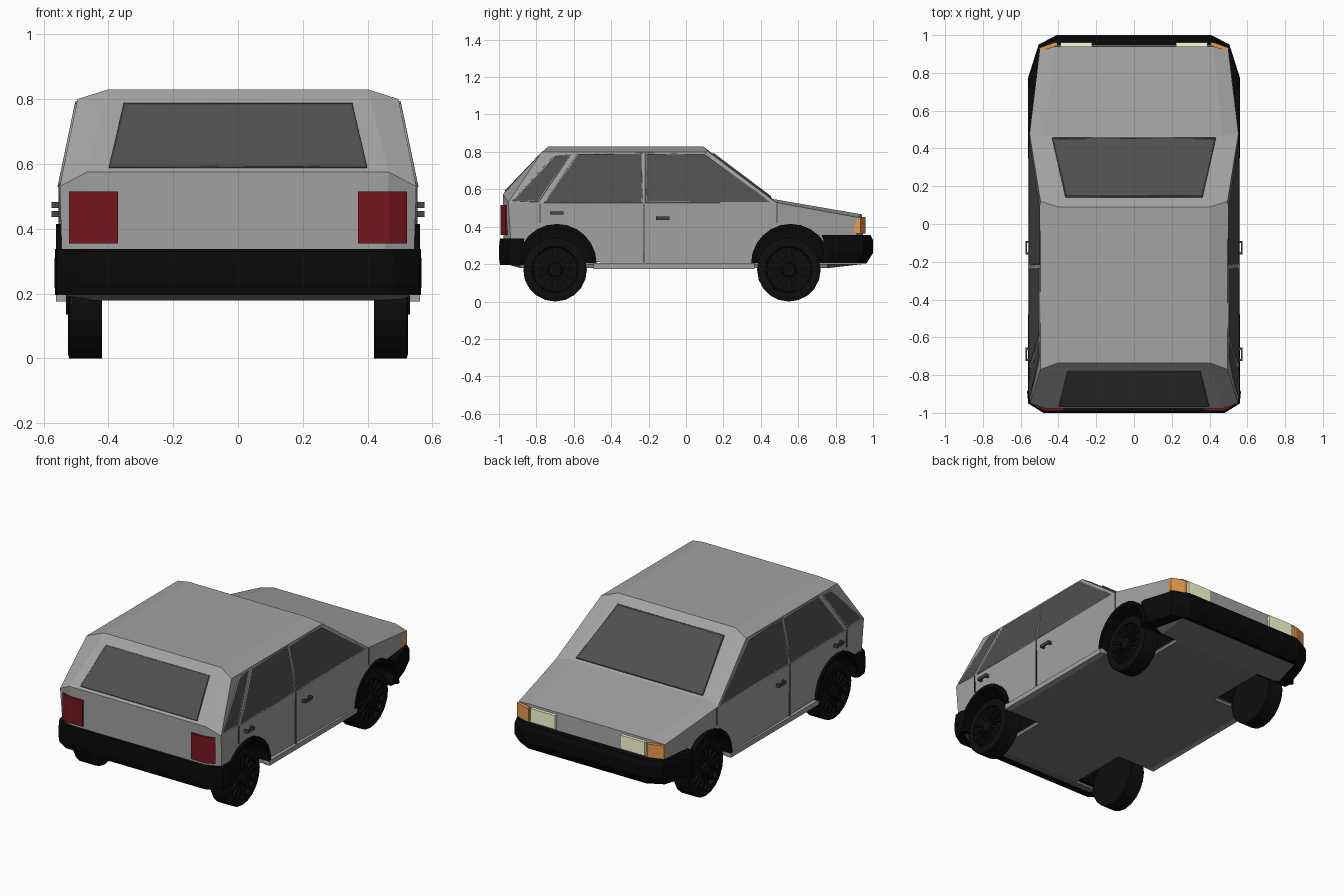
import bpy, bmesh
from math import sin, cos, pi
from mathutils import Vector

if "Cube" in bpy.data.objects:
    bpy.data.objects.remove(bpy.data.objects["Cube"])


def mat(name, r, g, b):
    m = bpy.data.materials.new(name)
    m.diffuse_color = (r, g, b, 1)
    m.use_nodes = True
    m.node_tree.nodes["Principled BSDF"].inputs["Base Color"].default_value = m.diffuse_color
    return m


PAINT = mat("grey_paint", .36, .36, .36)
BLACK = mat("black_plastic", .0025, .0025, .0025)
TYRE = mat("rubber", .004, .004, .004)
GLASS = mat("glass", .078, .078, .078)
UNDER = mat("underside", .19, .19, .19)
TRIM = mat("dark_trim", .06, .06, .06)
RED = mat("red_lens", .18, .008, .013)
AMBER = mat("amber_lens", .8, .33, .07)
LAMP = mat("lamp_lens", 1, 1, .7)


def build(name, verts, faces, m=None, mirror=False):
    bm = bmesh.new()
    vs = [bm.verts.new(v) for v in verts]
    for f in faces:
        bm.faces.new([vs[i] for i in f])
    bmesh.ops.remove_doubles(bm, verts=bm.verts, dist=1e-5)
    bmesh.ops.recalc_face_normals(bm, faces=bm.faces)
    me = bpy.data.meshes.new(name)
    bm.to_mesh(me)
    bm.free()
    ob = bpy.data.objects.new(name, me)
    bpy.context.collection.objects.link(ob)
    if m:
        me.materials.append(m)
    if mirror:
        ob.modifiers.new("mirror", 'MIRROR').use_mirror_merge = False
    return ob


def loft(name, rings, m=None, mirror=False):
    n, k = len(rings[0]), len(rings)
    faces = [(r*n+i, r*n+(i+1) % n, (r+1)*n+(i+1) % n, (r+1)*n+i)
             for r in range(k-1) for i in range(n)]
    faces += [tuple(range(n)), tuple(range((k-1)*n, k*n))]
    return build(name, [p for r in rings for p in r], faces, m, mirror)


def prism(name, plan, z0, z1, m=None, mirror=False):
    return loft(name, [[(x, y, z) for x, y in plan] for z in (z0, z1)], m, mirror)


def box(name, x0, x1, y0, y1, z0, z1, m=None, mirror=False):
    return prism(name, [(x0, y0), (x1, y0), (x1, y1), (x0, y1)], z0, z1, m, mirror)


def lathe_geo(profile, cy, cz, seg, full=True):
    """Revolve (x, r) profile about an x-parallel axis."""
    k, n = len(profile), seg if full else seg + 1
    verts = [(x, cy + r*cos(a), cz + r*sin(a)) for i in range(n)
             for a in [i * (2*pi if full else pi) / seg] for x, r in profile]
    faces = [(i*k+j, i*k+j+1, ((i+1) % n)*k+j+1, ((i+1) % n)*k+j)
             for i in range(seg) for j in range(k-1)]
    return verts, faces


# --- body shell: top-panel edge D and side-panel edge C from tail to nose
D = [(.45, -.975, .215), (.465, -.978, .575), (.40, -.735, .83), (.40, .09, .83),
     (.47, .465, .548), (.42, .94, .466), (.42, .955, .215)]
C = [(.54, -.93, .215), (.55, -.95, .53), (.495, -.77, .80), (.495, .12, .80),
     (.553, .48, .53), (.50, .918, .45), (.485, .90, .215)]
E = (.553, .48, .2)
half = D + C + [E]
verts = half + [(-x, y, z) for x, y, z in half]
faces = []
for i in range(6):
    faces.append((i, i+1, i+16, i+15))
    for o in (0, 15):
        faces.append((o+i, o+i+1, o+i+8, o+i+7))
for o in (0, 15):
    faces += [(o+8, o+9, o+10, o+11), (o+7, o+8, o+11, o+14), (o+14, o+11, o+12, o+13),
              (o+7, o+14, o+13)]
faces += [(0, 7, 22, 15), (7, 13, 28, 22), (13, 6, 21, 28)]
body = build("body_shell", verts, faces, PAINT)

# --- underside plate with tapered ends
floor = loft("floor_plate", [
    [(-.45, -.96, .2), (.45, -.96, .2), (.53, -.9, .2), (.54, .48, .2),
     (.42, .945, .2), (-.42, .945, .2), (-.54, .48, .2), (-.53, -.9, .2)],
    [(-.45, -.88, .178), (.45, -.88, .178), (.53, -.86, .178), (.54, .48, .178),
     (.42, .75, .178), (-.42, .75, .178), (-.54, .48, .178), (-.53, -.86, .178)]], UNDER)

# --- wheel wells cut from body and floor
AXLES = (("rear", -.69, -.70), ("front", .56, .55))
for end, ay, wy in AXLES:
    for s in (-1, 1):
        v, _ = lathe_geo([(.3*s, .197), (.7*s, .197)], ay, .2, 24)
        cutter = loft("well_cutter", [v[0::2], v[1::2]])
        cutter.hide_render = True
        for ob in (body, floor):
            b = ob.modifiers.new("well", 'BOOLEAN')
            b.operation, b.solver, b.object = 'DIFFERENCE', 'EXACT', cutter
            bpy.context.view_layer.objects.active = ob
            bpy.ops.object.modifier_apply(modifier=b.name)
        bpy.data.objects.remove(cutter)

    # arch flare with inner liner
    v, f = lathe_geo([(.53, .212), (.562, .212), (.562, .19), (.305, .19), (.305, 0)],
                     ay, .203, 12, False)
    build(end + "_wheel_arch", v, f, BLACK, True)

    # wheel: tyre, dished rim, hub
    v, f = lathe_geo([(.42, 0), (.42, .15), (.42, .17), (.52, .17), (.525, .155),
                      (.525, .125), (.505, .118), (.505, .04), (.53, .034), (.53, 0)],
                     wy, .17, 20)
    build(end + "_wheel", v, f, TYRE, True)

    # spokes
    v, f = [], []
    for i in range(14):
        a = 2*pi*i/14
        for x in (.5, .52):
            for r, w in ((.03, -.005), (.03, .005), (.121, .009), (.121, -.009)):
                v.append((x, wy + r*cos(a) - w*sin(a), .17 + r*sin(a) + w*cos(a)))
        o = 8*i
        f += [(o, o+1, o+2, o+3), (o+4, o+5, o+6, o+7)]
        f += [(o+j, o+(j+1) % 4, o+4+(j+1) % 4, o+4+j) for j in range(4)]
    build(end + "_wheel_spokes", v, f, TYRE, True)

# --- sills between the arches
box("sill", .525, .562, -.495, .365, .175, .205, PAINT, True)


# --- wrap-around bumpers: plan outline stacked with per-level inset
def bumper(name, plan, levels):
    outline = plan + [(-x, y) for x, y in reversed(plan)]
    loft(name, [[(x*(1-d*.5), y*(1-d), z) for x, y in outline] for z, d in levels], BLACK)


bumper("front_bumper", [(.558, .735), (.562, .77), (.505, .95), (.41, 1.0)],
       [(.204, .035), (.26, 0), (.33, 0), (.357, .015)])
bumper("rear_bumper", [(.555, -.87), (.566, -.89), (.56, -.95), (.48, -1.0)],
       [(.196, .006), (.23, 0), (.29, 0), (.337, .006)])

# --- lamps
prism("tail_lamp", [(.37, -.988), (.468, -.991), (.522, -.966), (.50, -.93), (.37, -.94)],
      .355, .515, RED, True)
box("headlamp", .222, .39, .92, .96, .367, .452, LAMP, True)
prism("indicator_lamp", [(.405, .96), (.425, .96), (.502, .932), (.498, .90), (.405, .90)],
      .365, .448, AMBER, True)


# --- glazing: thin pane plus a slim frame round it
def window(name, pts, mirror):
    pts = [Vector(p) for p in pts]
    n = (pts[1]-pts[0]).cross(pts[2]-pts[0]).normalized()
    if n.dot(pts[0] - Vector((0, 0, .4))) < 0:
        n = -n
    loft(name, [[p + n*.003 for p in pts], [p - n*.01 for p in pts]], GLASS, mirror)
    cu = bpy.data.curves.new(name + "_frame", 'CURVE')
    cu.dimensions, cu.bevel_depth, cu.bevel_resolution = '3D', .006, 0
    cu.materials.append(PAINT if mirror else TRIM)
    for s in ((1, -1) if mirror else (1,)):
        sp = cu.splines.new('POLY')
        sp.points.add(len(pts) - 1)
        for q, p in zip(sp.points, pts):
            q.co = (p.x*s, p.y, p.z, 1)
        sp.use_cyclic_u = True
    ob = bpy.data.objects.new(name + "_frame", cu)
    bpy.context.collection.objects.link(ob)


def on_side(z):
    return .551 - (z - .53) * .056 / .27


for name, pts in (
    ("front_side_window", [(-.215, .53), (-.215, .79), (.10, .79), (.45, .53)]),
    ("rear_side_window", [(-.235, .53), (-.235, .79), (-.575, .79), (-.755, .53)]),
    ("quarter_window", [(-.79, .535), (-.62, .785), (-.70, .78), (-.925, .54)])):
    window(name, [(on_side(z), y, z) for y, z in pts], True)

window("windscreen", [(-.43, .452, .559), (.43, .452, .559), (.36, .145, .790), (-.36, .145, .790)], False)
window("rear_window", [(-.395, -.965, .59), (.395, -.965, .59), (.35, -.782, .782), (-.35, -.782, .782)], False)

# --- door seams
for name, y, z0 in (("middle_door_seam", -.225, .2), ("front_door_seam", .487, .42),
                    ("rear_door_seam", -.78, .42)):
    box(name, .53, .5545, y-.002, y+.002, z0, .525, TRIM, True)

# --- door handles: grip bar on two posts
for name, y, z in (("front_door_handle", -.125, .445), ("rear_door_handle", -.69, .473)):
    prism(name, [(.54, y-.036), (.575, y-.036), (.575, y+.036), (.54, y+.036),
                 (.54, y+.024), (.566, y+.024), (.566, y-.024), (.54, y-.024)],
          z-.009, z+.009, TRIM, True)
